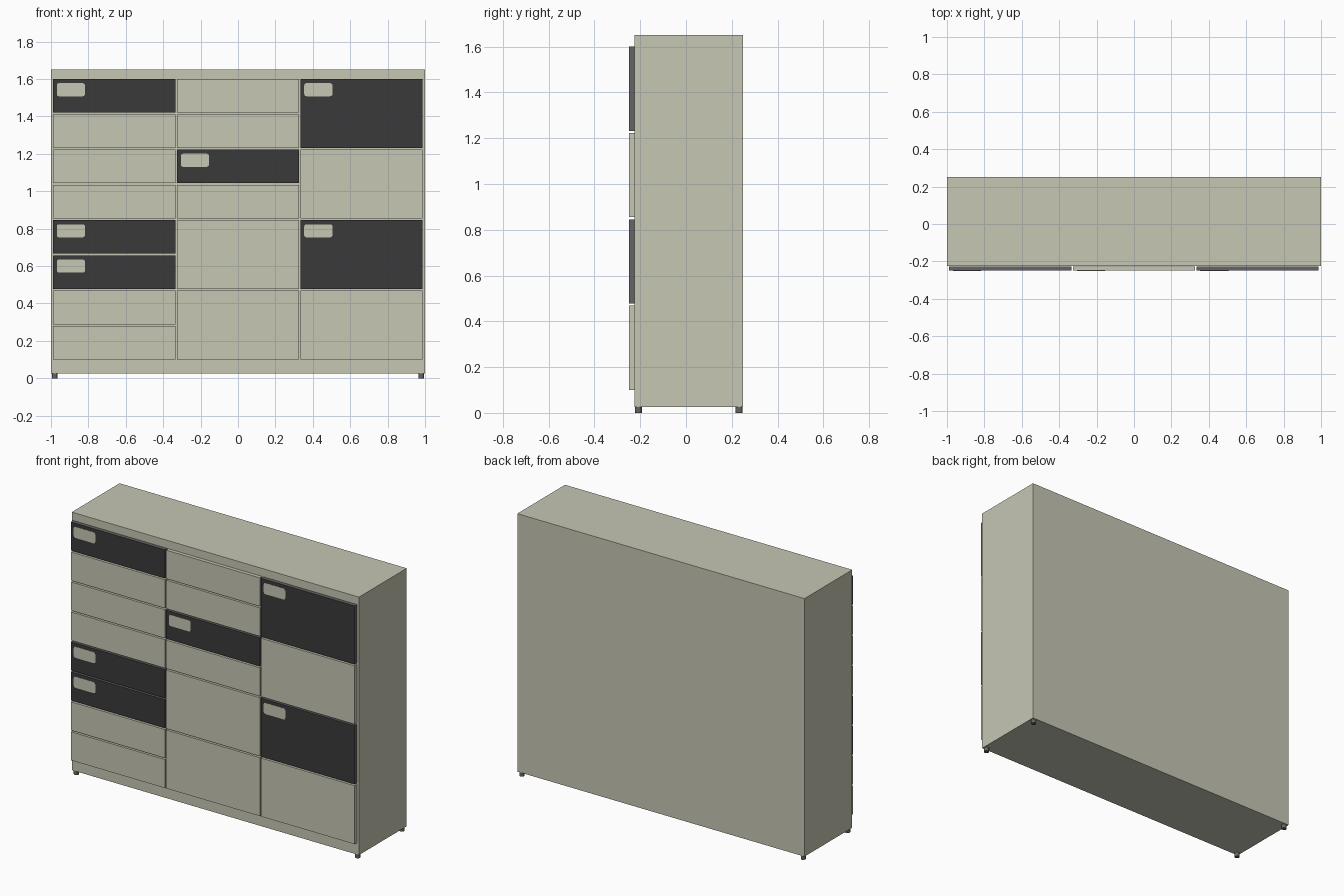
import bpy, bmesh, math

if "Cube" in bpy.data.objects:
    bpy.data.objects.remove(bpy.data.objects["Cube"])


def material(name, rgb):
    m = bpy.data.materials.new(name)
    m.diffuse_color = (*rgb, 1)
    m.use_nodes = True
    m.node_tree.nodes["Principled BSDF"].inputs["Base Color"].default_value = m.diffuse_color
    return m


STONE = material("stone_beige", (0.57, 0.57, 0.46))
DARK = material("charcoal", (0.042, 0.042, 0.042))
GREY = material("mid_grey", (0.13, 0.13, 0.13))


def finish(name, bm, *mats):
    bmesh.ops.recalc_face_normals(bm, faces=bm.faces)
    me = bpy.data.meshes.new(name)
    bm.to_mesh(me)
    bm.free()
    for m in mats:
        me.materials.append(m)
    ob = bpy.data.objects.new(name, me)
    bpy.context.collection.objects.link(ob)
    return ob


def box(name, x0, x1, y0, y1, z0, z1, *mats):
    bm = bmesh.new()
    bmesh.ops.create_cube(bm, size=1)
    for v in bm.verts:
        v.co = (x0 if v.co.x < 0 else x1, y0 if v.co.y < 0 else y1,
                z0 if v.co.z < 0 else z1)
    if len(mats) > 1:  # front and back take the first colour, edges the second
        bm.normal_update()
        for f in bm.faces:
            f.material_index = 0 if abs(f.normal.y) > 0.5 else 1
    return finish(name, bm, *mats)


def rounded_plate(name, x0, x1, z0, z1, y, depth, r, mat):
    bm = bmesh.new()
    corners = [(x1 - r, z1 - r, 0), (x0 + r, z1 - r, 90),
               (x0 + r, z0 + r, 180), (x1 - r, z0 + r, 270)]
    pts = []
    for cx, cz, a0 in corners:
        for i in range(4):
            a = math.radians(a0 + i * 30)
            pts.append((cx + r * math.cos(a), y, cz + r * math.sin(a)))
    face = bm.faces.new([bm.verts.new(p) for p in pts])
    ext = bmesh.ops.extrude_face_region(bm, geom=[face])
    for v in ext["geom"]:
        if isinstance(v, bmesh.types.BMVert):
            v.co.y -= depth
    return finish(name, bm, mat)


# Cabinet body
box("cabinet_body", -1, 1, -0.225, 0.25, 0.026, 1.65, STONE)

# Drawer and door fronts: (row counted from top, rows spanned, is dark)
PITCH, GAP, TOP = 0.1886, 0.009, 1.6
columns = [
    (-0.99, -0.334, [(r, 1, r in (0, 4, 5)) for r in range(8)]),
    (-0.327, 0.326, [(r, 1, r == 2) for r in range(4)] + [(4, 2, False), (6, 2, False)]),
    (0.333, 0.987, [(r, 2, r in (0, 4)) for r in range(0, 8, 2)]),
]
for c, (x0, x1, fronts) in enumerate(columns):
    for row, span, dark in fronts:
        z1 = TOP - row * PITCH
        z0 = z1 - span * PITCH + GAP
        kind = "drawer" if span == 1 else "door"
        mats = (DARK, GREY) if dark else (STONE,)
        box(f"{kind}_front_{c}_{row}", x0, x1, -0.249, -0.226, z0, z1, *mats)
        # Pale grip plate in the upper left corner of dark fronts
        if dark:
            rounded_plate(f"grip_plate_{c}_{row}", x0 + 0.021, x0 + 0.172,
                          z1 - 0.092, z1 - 0.022, -0.2485, 0.0015, 0.012, STONE)

# Four short round feet
for sx in (-1, 1):
    for label, y in (("front", -0.208), ("back", 0.232)):
        bm = bmesh.new()
        bmesh.ops.create_cone(bm, cap_ends=True, segments=12,
                              radius1=0.015, radius2=0.015, depth=0.03)
        bmesh.ops.translate(bm, verts=bm.verts, vec=(sx * 0.98, y, 0.015))
        finish(f"{label}_foot_{'left' if sx < 0 else 'right'}", bm, GREY)
